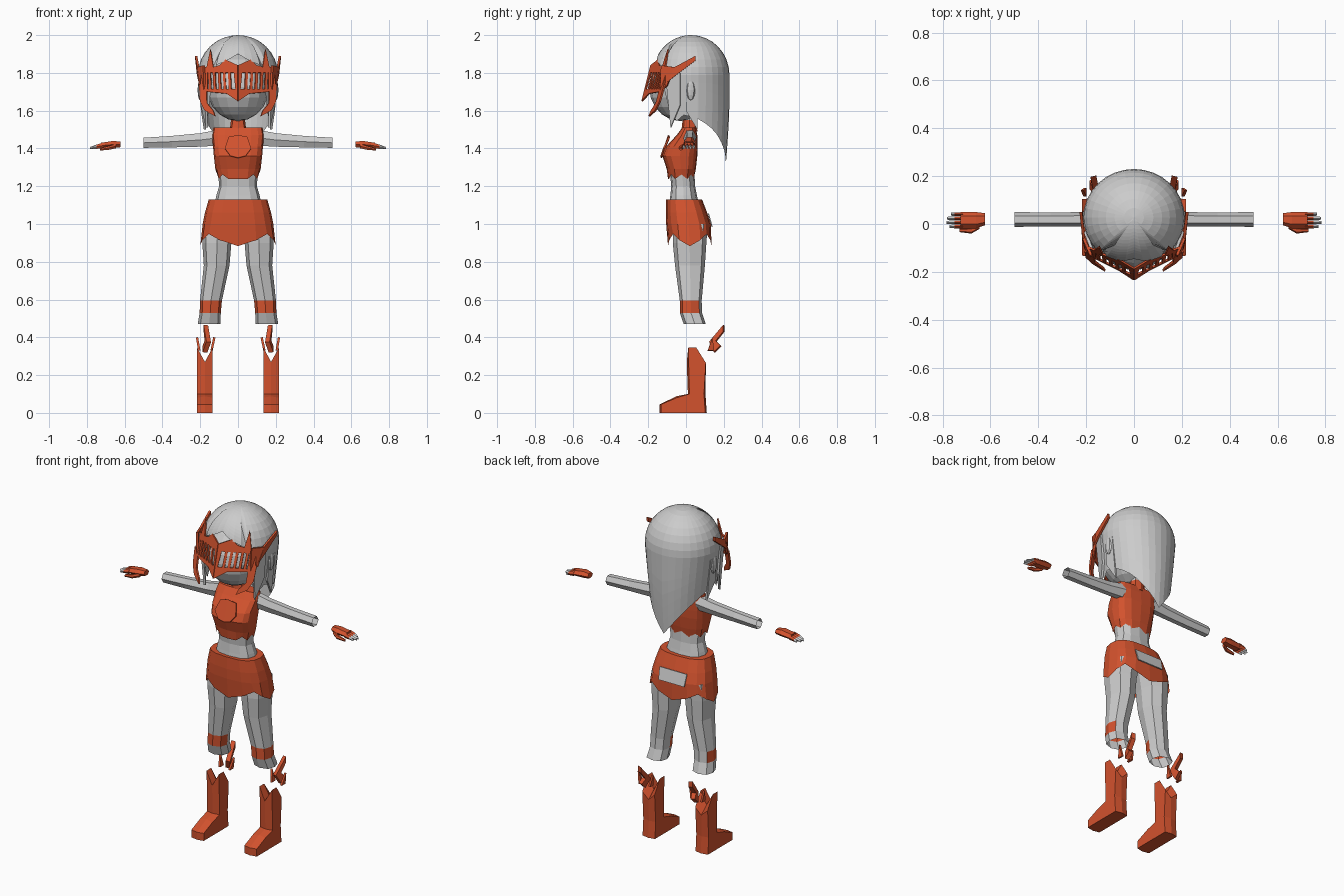
import bpy, bmesh, math
from mathutils import Vector

if "Cube" in bpy.data.objects:
    bpy.data.objects.remove(bpy.data.objects["Cube"])


def material(name, rgb):
    m = bpy.data.materials.new(name)
    m.diffuse_color = (*rgb, 1)
    m.use_nodes = True
    m.node_tree.nodes["Principled BSDF"].inputs["Base Color"].default_value = m.diffuse_color
    return m


GREY = material("light grey", (0.6, 0.6, 0.6))
RED = material("orange red", (0.65, 0.085, 0.027))


def finish(name, bm, mats, mirror=False, thick=0, rule=None):
    bmesh.ops.remove_doubles(bm, verts=bm.verts, dist=1e-5)
    bmesh.ops.recalc_face_normals(bm, faces=bm.faces)
    if rule:
        for f in bm.faces:
            f.material_index = rule(f.calc_center_median(), f.normal)
    me = bpy.data.meshes.new(name)
    bm.to_mesh(me)
    bm.free()
    for m in mats:
        me.materials.append(m)
    ob = bpy.data.objects.new(name, me)
    bpy.context.collection.objects.link(ob)
    if thick:
        s = ob.modifiers.new("thickness", 'SOLIDIFY')
        s.thickness, s.offset = thick, 0
    if mirror:
        ob.modifiers.new("mirror", 'MIRROR')
    return ob


def loft(name, rings, mats, caps=(True, True), closed=True, **kw):
    bm = bmesh.new()
    rows = [[bm.verts.new(p) for p in r] for r in rings]
    n = len(rows[0])
    for a, b in zip(rows, rows[1:]):
        for i in range(n if closed else n - 1):
            j = (i + 1) % n
            bm.faces.new((a[i], a[j], b[j], b[i]))
    if caps[0]:
        bm.faces.new(rows[0])
    if caps[1]:
        bm.faces.new(rows[-1])
    return finish(name, bm, mats, **kw)


def spow(v, p):
    return math.copysign(abs(v) ** p, v)


def ring(z, cx, rx, y0, y1, n=12, p=0.8, hem=None):
    """Horizontal section; the first point is at the front (-y)."""
    out = []
    for i in range(n):
        a = 2 * math.pi * i / n
        out.append((cx + rx * spow(math.sin(a), p),
                    (y0 + y1) / 2 - (y1 - y0) / 2 * spow(math.cos(a), p),
                    z + (hem(a) if hem else 0)))
    return out


def xring(x, z0, z1, y0, y1, n=6):
    """Section across the x axis, for arms and hands."""
    return [(x, (y0 + y1) / 2 + (y1 - y0) / 2 * math.cos(2 * math.pi * i / n),
             (z0 + z1) / 2 + (z1 - z0) / 2 * spow(math.sin(2 * math.pi * i / n), 0.8))
            for i in range(n)]


def plates(name, polys, mats, **kw):
    bm = bmesh.new()
    for poly in polys:
        bm.faces.new([bm.verts.new(p) for p in poly])
    return finish(name, bm, mats, **kw)


def ball(name, loc, r, mats, u=16, v=10, **kw):
    bm = bmesh.new()
    bmesh.ops.create_uvsphere(bm, u_segments=u, v_segments=v, radius=1)
    for w in bm.verts:
        w.co = Vector(loc) + Vector([a * b for a, b in zip(w.co, r)])
    return finish(name, bm, mats, **kw)


# Head and ears
ball("face", (0, -0.03, 1.725), (0.165, 0.165, 0.18), [GREY])
ball("ear", (0.2, 0.025, 1.71), (0.014, 0.024, 0.055), [GREY], 8, 6, mirror=True)

# Hair: dome that falls to a hem whose height depends on the direction
HEM = [(0, 1.31), (25, 1.40), (50, 1.49), (75, 1.55), (100, 1.58), (118, 1.53),
       (132, 1.68), (145, 1.84), (165, 1.87), (180, 1.90)]


def hem_height(deg):
    for (a, za), (b, zb) in zip(HEM, HEM[1:]):
        if deg <= b:
            return za + (zb - za) * (deg - a) / (b - a)
    return HEM[-1][1]


N, ROWS, ZC = 32, 14, 1.79
cols = []
for i in range(N):
    a = 2 * math.pi * i / N
    d = math.degrees(a)
    zb = hem_height(min(d, 360 - d))
    pmax = math.acos(max(0, (zb - ZC) / 0.21))
    split = 8 if zb < ZC else ROWS
    col = []
    for k in range(ROWS + 1):
        if k <= split:
            ph = pmax * max(k, 0.02) / split
            z, r = ZC + 0.21 * math.cos(ph), math.sin(ph)
            sx, sy = 1, 1
        else:
            z, r = ZC + (zb - ZC) * (k - split) / (ROWS - split), 1
            sx = 1 - (ZC - z) * 0.6
            sy = 1 - 0.45 * max(0, ZC - 0.15 - z) ** 1.4
        col.append((0.212 * r * sx * math.sin(a), 0.027 + 0.203 * r * sy * math.cos(a), z))
    cols.append(col)
loft("hair", [[c[k] for c in cols] for k in range(ROWS + 1)], [GREY], caps=(True, False))
plates("side_lock", [
    [(.175, -.11, 1.82), (.205, -.03, 1.8), (.192, -.03, 1.63), (.165, -.08, 1.51)],
    [(.2, 0, 1.75), (.2, .06, 1.75), (.175, .06, 1.5), (.19, .0, 1.6)]],
    [GREY], mirror=True, thick=0.012)


# Visor: flat shapes in (x, z) folded back from the centre line
def fold(pts):
    return [(x, -0.225 + 0.48 * x + 0.25 * (z - 1.68), z) for x, z in pts]


plates("visor", [fold(p) for p in (
    [(0, 1.80), (0, 1.84), (.065, 1.87), (.095, 1.84), (.13, 1.83), (.165, 1.83), (.16, 1.80)],
    [(.13, 1.83), (.145, 1.925), (.165, 1.83)],
    [(0, 1.65), (0, 1.715), (.16, 1.715), (.165, 1.70), (.06, 1.69)],
    [(.16, 1.70), (.16, 1.83), (.19, 1.83), (.20, 1.72)],
    [(0, 1.71), (0, 1.81), (.022, 1.81), (.012, 1.71)])],
    [RED], mirror=True, thick=0.008)
plates("visor_bar", [fold([(x, 1.705), (x + .013, 1.705), (x + .018, 1.81), (x + .005, 1.81)])
                     for x in (.034, .061, .088, .115, .14)],
       [RED], mirror=True, thick=0.008)
plates("cheek_guard", [fold([(.205, 1.74), (.2, 1.65), (.175, 1.60), (.12, 1.57),
                             (.13, 1.60), (.163, 1.64), (.165, 1.72)])],
       [RED], mirror=True, thick=0.01)
plates("visor_wing", [
    [(.175, -.135, 1.70), (.203, -.10, 1.73), (.21, -.06, 1.83), (.18, -.13, 1.84)],
    [(.203, -.10, 1.75), (.212, -.05, 1.79), (.22, .05, 1.865), (.222, .05, 1.89),
     (.21, -.06, 1.83)]], [RED], mirror=True, thick=0.012)

# Neck and collar
loft("neck", [ring(z, 0, .033, -.015, .05, 8) for z in (1.46, 1.6)], [GREY])
loft("collar", [ring(1.49, 0, .045, -.025, .06, 8), ring(1.55, 0, .037, -.018, .056, 8)], [RED])


# Torso: red top with a jagged hem over a grey waist
def jagged(a):
    return 0.012 * math.cos(8 * a) - (0.025 if abs(math.sin(a)) < .1 and math.cos(a) > 0 else 0)


loft("top", [ring(1.25, 0, .108, -.095, .045, 16, hem=jagged),
             ring(1.29, 0, .12, -.102, .052, 16),
             ring(1.36, 0, .128, -.125, .06, 16, .7),
             ring(1.41, 0, .132, -.105, .062, 16, .7),
             ring(1.47, 0, .138, -.05, .06, 16, .7),
             ring(1.51, 0, .13, -.02, .052, 16, .7)], [RED], caps=(False, True))
plates("chest_plate", [[(0, -.092, 1.47), (.05, -.088, 1.46), (.07, -.118, 1.40),
                        (.04, -.131, 1.36), (0, -.131, 1.35)]], [RED], mirror=True, thick=0.008)
loft("waist", [ring(1.1, 0, .125, -.09, .07), ring(1.15, 0, .115, -.083, .058),
               ring(1.2, 0, .1, -.078, .048), ring(1.27, 0, .105, -.085, .045)], [GREY])

# Shorts with pointed hem and a grey patch on the back
loft("shorts", [ring(.915, 0, .2, -.095, .135, 16, .75, lambda a: -.032 * math.cos(4 * a)),
                ring(1.0, 0, .187, -.105, .132, 16, .75),
                ring(1.06, 0, .175, -.107, .112, 16, .75),
                ring(1.13, 0, .155, -.105, .085, 16, .75)], [RED], caps=(False, True))
plates("back_patch", [[(-.09, .119, 1.055), (.09, .119, 1.055), (.085, .138, .985),
                       (-.085, .138, .985)]], [GREY], thick=0.006)

# Legs: knee band is red on the front and outer faces
loft("leg", [ring(1.0, .1, .085, -.07, .115, 8), ring(.9, .112, .077, -.07, .108, 8),
             ring(.78, .113, .068, -.058, .1, 8), ring(.595, .143, .058, -.033, .083, 8),
             ring(.53, .147, .056, -.033, .085, 8), ring(.47, .153, .06, -.012, .105, 8)],
     [GREY, RED], caps=(True, False), mirror=True,
     rule=lambda c, n: int(.53 < c.z < .59 and (n.y < -.1 or n.x > .5)))

# Boots: side profile lofted across the width, notched at the top centre
boot = []
for x, top, bulge in ((.135, 0, 0), (.175, -.075, .008), (.217, 0, 0)):
    boot.append([(x, y, z) for y, z in (
        (-.132 - bulge, 0), (-.132 - bulge, .045), (-.05, .08 + bulge), (.018 - bulge, .1),
        (.012 - bulge, .345 + top), (.055, .345 + top), (.105, .265 + top / 2),
        (.095 + bulge, .1), (.102 + bulge, 0))])
loft("boot", boot, [RED], mirror=True)
plates("boot_wing", [[(.155, .125, .375), (.17, .2, .465), (.17, .2, .43), (.165, .16, .38),
                      (.175, .185, .355), (.175, .15, .32)]], [RED], mirror=True, thick=0.025)
plates("boot_thorn", [[(x, .115, .33), (x, .15, .33), (x + s, .14, .40)]
                      for x, s in ((.205, .012), (.14, -.015))], [RED], mirror=True, thick=0.012)

# Arms and gloved hands with bare finger tips
loft("arm", [xring(.1, 1.41, 1.505, -.015, .055), xring(.2, 1.405, 1.485, -.01, .05),
             xring(.35, 1.402, 1.47, -.01, .048), xring(.5, 1.4, 1.46, -.012, .05)],
     [GREY], caps=(True, False), mirror=True)
loft("palm", [xring(.622, 1.405, 1.438, -.005, .045), xring(.66, 1.4, 1.442, -.018, .05),
              xring(.725, 1.398, 1.432, -.018, .05)], [RED], mirror=True)
for i, tip in enumerate((.772, .784, .782, .765)):
    y = -.018 + i * .017
    loft("finger_%d" % (i + 1), [xring(.715, 1.4, 1.43, y, y + .016, 4),
                                 xring(.75, 1.398, 1.42, y, y + .016, 4),
                                 xring(tip, 1.396, 1.408, y + .002, y + .014, 4)],
         [RED, GREY], mirror=True, rule=lambda c, n: int(c.x > .745))
loft("thumb", [xring(.645, 1.4, 1.425, -.02, .0), xring(.68, 1.392, 1.415, -.04, -.015),
               xring(.73, 1.388, 1.402, -.034, -.02)], [RED], mirror=True)
